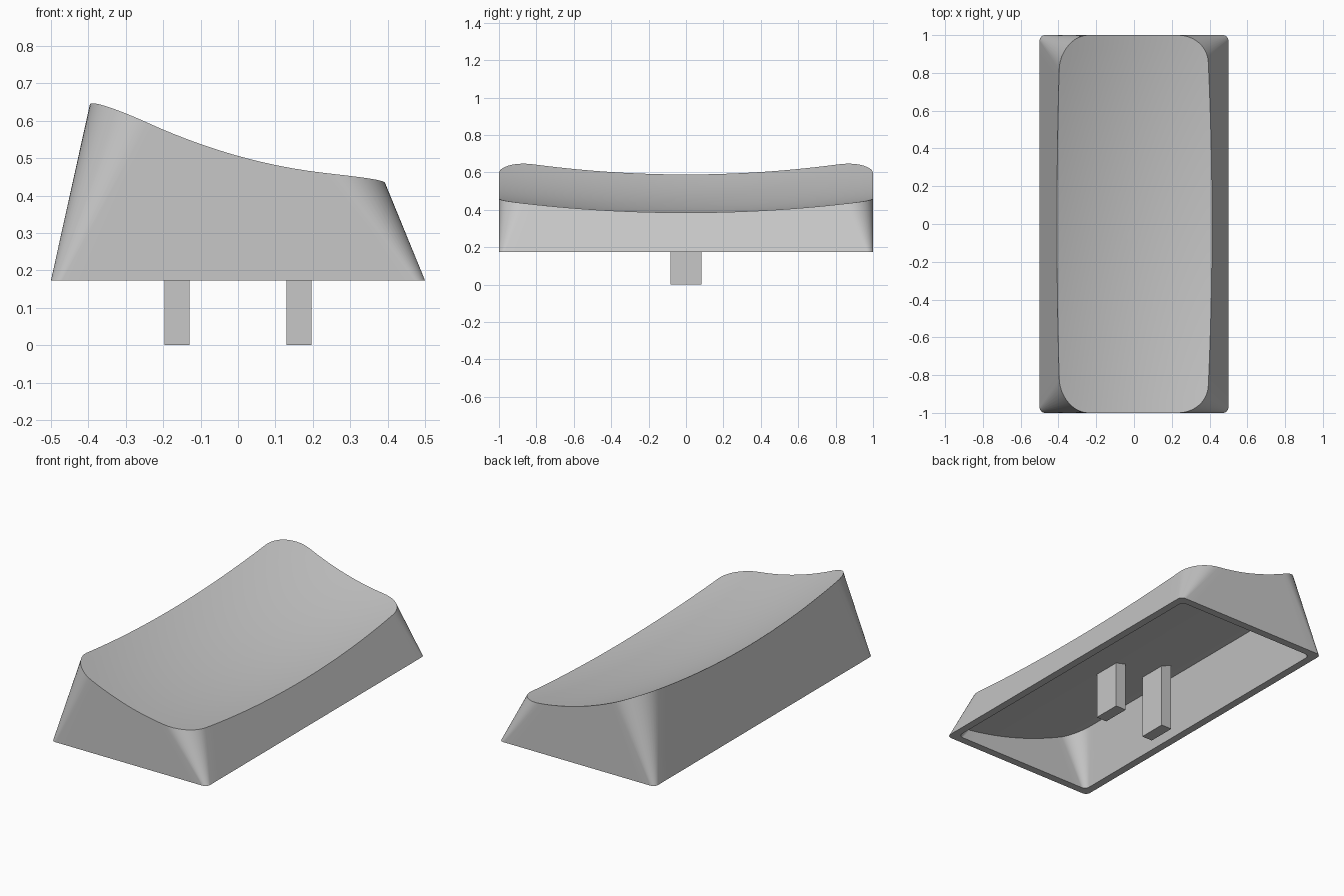
import bpy, bmesh, math

if "Cube" in bpy.data.objects:
    bpy.data.objects.remove(bpy.data.objects["Cube"])

BASE = 0.173          # height of the cap's lower rim
WALL = 0.045          # rim thickness
ARC, LONG, SHORT, STEPS = 12, 28, 14, 14
TONE = (0.57, 0.57, 0.57, 1)

grey = bpy.data.materials.new("plain grey")
grey.use_nodes = True
grey.diffuse_color = TONE
grey.node_tree.nodes["Principled BSDF"].inputs["Base Color"].default_value = TONE


def dish(x, y):
    """Scooped top surface."""
    return 0.427 - 0.25 * x + 0.359 * x * x + (0.079 - 0.03 * x) * y * y


def ceiling(x, y):
    """Sloping roof of the cavity, gently curved across the width."""
    return 0.327 - 0.33 * x + 0.25 * x * x


def outline(z, inset):
    """Rounded rectangle of the leaning walls at one height."""
    h = z - BASE
    left, right = -0.5 + inset + 0.221 * h, 0.5 - inset - 0.41 * h
    end = 1 - inset
    r_left, r_right = 0.03 + 0.32 * h, 0.03 + 0.42 * h
    corners = [(right - r_right, end - r_right, r_right),
               (left + r_left, end - r_left, r_left),
               (left + r_left, r_left - end, r_left),
               (right - r_right, r_right - end, r_right)]
    arcs = []
    for q, (cx, cy, r) in enumerate(corners):
        angles = [(q + i / ARC) * math.pi / 2 for i in range(ARC + 1)]
        arcs.append([(cx + r * math.cos(a), cy + r * math.sin(a)) for a in angles])
    points = []
    for q, arc in enumerate(arcs):
        points += arc
        (ax, ay), (bx, by) = arc[-1], arcs[(q + 1) % 4][0]
        n = LONG if q % 2 else SHORT
        points += [(ax + (bx - ax) * i / n, ay + (by - ay) * i / n) for i in range(1, n)]
    return points


def trimmed(surface, inset):
    """Where the walls meet a surface, found by repeated substitution."""
    ring = []
    for i in range(len(outline(BASE, inset))):
        z = 0.4
        for _ in range(10):
            x, y = outline(z, inset)[i]
            z = surface(x, y)
        ring.append((x, y, z))
    return ring


def finish(bm, name):
    bmesh.ops.recalc_face_normals(bm, faces=bm.faces)
    mesh = bpy.data.meshes.new(name)
    bm.to_mesh(mesh)
    bm.free()
    mesh.materials.append(grey)
    ob = bpy.data.objects.new(name, mesh)
    bpy.context.collection.objects.link(ob)
    return ob


def add_ring(bm, points):
    return [bm.verts.new(p) for p in points]


def bridge(bm, a, b):
    for i in range(len(a)):
        j = (i + 1) % len(a)
        bm.faces.new((a[i], a[j], b[j], b[i]))


def fill(bm, rim, surface):
    """Close a rim with concentric rings lying on a surface."""
    edge = [v.co.copy() for v in rim]
    for k in range(STEPS - 1, 0, -1):
        s = k / STEPS
        ring = add_ring(bm, [(p.x * s, p.y * s, surface(p.x * s, p.y * s)) for p in edge])
        bridge(bm, rim, ring)
        rim = ring
    centre = bm.verts.new((0, 0, surface(0, 0)))
    for i in range(len(rim)):
        bm.faces.new((rim[i], rim[(i + 1) % len(rim)], centre))


# Cap shell: ceiling, inner walls, rim, outer walls, dished top
bm = bmesh.new()
roof = add_ring(bm, trimmed(ceiling, WALL))
inner = add_ring(bm, [(x, y, BASE) for x, y in outline(BASE, WALL)])
outer = add_ring(bm, [(x, y, BASE) for x, y in outline(BASE, 0)])
top = add_ring(bm, trimmed(dish, 0))
for a, b in ((roof, inner), (inner, outer), (outer, top)):
    bridge(bm, a, b)
fill(bm, roof, ceiling)
fill(bm, top, dish)
cap = finish(bm, "cap_shell")
bpy.context.view_layer.objects.active = cap
cap.select_set(True)
bpy.ops.object.shade_smooth_by_angle(angle=math.radians(30))
cap.select_set(False)

# Two mounting posts, tops following the sloping ceiling
for side, name in ((-1, "right_post"), (1, "left_post")):
    bm = bmesh.new()
    bmesh.ops.create_cube(bm, size=1)
    for v in bm.verts:
        v.co.x = side * 0.163 + v.co.x * 0.068
        v.co.y *= 0.166
        v.co.z = ceiling(v.co.x, v.co.y) + 0.004 if v.co.z > 0 else 0
    finish(bm, name)
